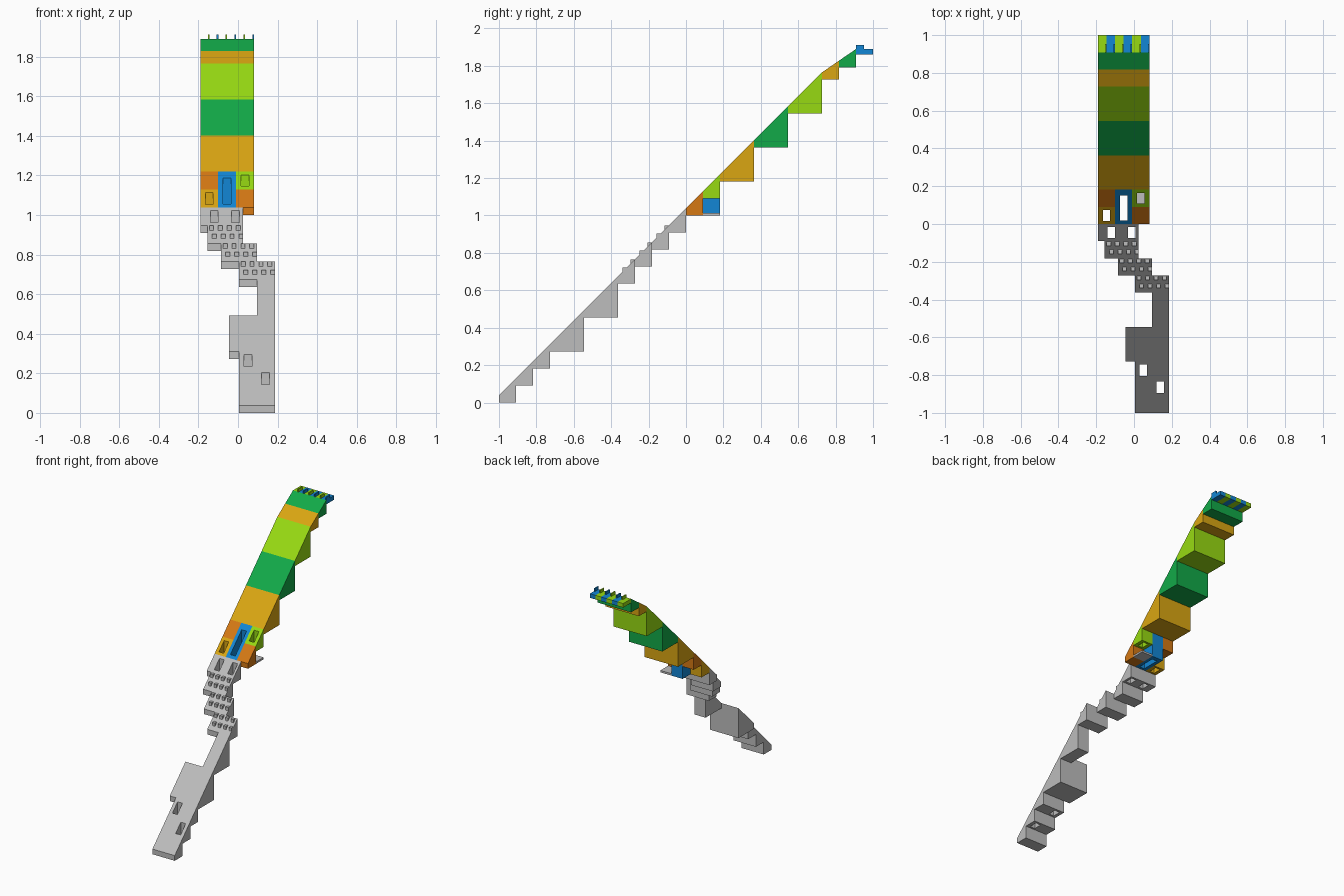
import bpy, bmesh

if "Cube" in bpy.data.objects:
    bpy.data.objects.remove(bpy.data.objects["Cube"])

P = 1 / 11          # one grid unit
LIP = 0.038         # upright lip at the front of every slope


def material(name, rgb):
    m = bpy.data.materials.new(name)
    m.diffuse_color = (*rgb, 1)
    m.use_nodes = True
    m.node_tree.nodes["Principled BSDF"].inputs["Base Color"].default_value = m.diffuse_color
    return m


GREY = material("light_grey", (0.51, 0.51, 0.51))
ORANGE = material("orange", (0.66, 0.19, 0.007))
AMBER = material("amber", (0.70, 0.38, 0.006))
GREEN = material("green", (0.006, 0.40, 0.065))
LIME = material("lime", (0.31, 0.70, 0.006))
BLUE = material("blue", (0.006, 0.24, 0.66))


def finish(name, bm, mat):
    bmesh.ops.recalc_face_normals(bm, faces=bm.faces)
    me = bpy.data.meshes.new(name)
    bm.to_mesh(me)
    bm.free()
    me.materials.append(mat)
    ob = bpy.data.objects.new(name, me)
    bpy.context.collection.objects.link(ob)
    return ob


def add_prism(bm, x0, x1, profile):
    """Extrude a (y, z) profile from x0 to x1."""
    a = [bm.verts.new((x0, y, z)) for y, z in profile]
    b = [bm.verts.new((x1, y, z)) for y, z in profile]
    n = len(profile)
    bm.faces.new(a)
    bm.faces.new(b[::-1])
    for i in range(n):
        j = (i + 1) % n
        bm.faces.new((a[i], b[i], b[j], a[j]))


def add_box(bm, x0, x1, y0, y1, z0, z1):
    add_prism(bm, x0, x1, [(y0, z0), (y1, z0), (y1, z1), (y0, z1)])


def slope(name, mat, x0, x1, y0, y1, z0=None, top=None):
    """Wedge block with a lip; by default it lies on the 45 degree line."""
    z0 = y0 + 1 if z0 is None else z0
    top = z0 + LIP + y1 - y0 if top is None else top
    bm = bmesh.new()
    add_prism(bm, x0, x1, [(y0, z0), (y1, z0), (y1, top), (y0, z0 + LIP)])
    return finish(name, bm, mat)


def window_slope(name, mat, x0, x1, y0, y1, hx0, hx1, hy0, hy1):
    """Wedge block pierced from top to bottom by a rectangular opening."""
    bm = bmesh.new()

    def loop(xa, xb, ya, yb, z):
        return [bm.verts.new((x, y, z(y)))
                for x, y in ((xa, ya), (xb, ya), (xb, yb), (xa, yb))]

    def roof(y):
        return y + 1 + LIP

    def floor(y):
        return y0 + 1

    ot, it = loop(x0, x1, y0, y1, roof), loop(hx0, hx1, hy0, hy1, roof)
    ob, ib = loop(x0, x1, y0, y1, floor), loop(hx0, hx1, hy0, hy1, floor)
    for i in range(4):
        j = (i + 1) % 4
        for a, b in ((ot, it), (it, ib), (ib, ob), (ob, ot)):
            bm.faces.new((a[i], a[j], b[j], b[i]))
    return finish(name, bm, mat)


def shingles(name, x0, x1, y0):
    """Two staggered lines of small steps on a slope."""
    bm = bmesh.new()
    count = round((x1 - x0) / 0.045)
    for line, y in enumerate((y0 + 0.024, y0 + 0.066)):
        for i in range(count):
            x = x0 + 0.045 * i + (0.010 if line else 0.024)
            r = y + 0.022
            add_prism(bm, x, min(x + 0.022, x1),
                      [(y, y + 1 + LIP - 0.004), (r, r + 1 + LIP - 0.004),
                       (r, r + 1 + LIP + 0.002), (y, r + 1 + LIP + 0.002)])
    finish(name, bm, GREY)


def row(k):
    return -1 + k * P


# grey lower run, from the ground up
slope("foot_slope", GREY, 0.005, 0.186, row(0), row(1))
slope("lower_slope_left", GREY, 0.005, 0.095, row(1), row(2))
window_slope("lower_window_right", GREY, 0.095, 0.186, row(1), row(2),
             0.12, 0.16, -0.895, -0.835)
window_slope("lower_window_left", GREY, 0.005, 0.095, row(2), row(3),
             0.03, 0.07, -0.804, -0.744)
slope("lower_slope_right", GREY, 0.095, 0.186, row(2), row(3))
slope("wide_slope", GREY, -0.045, 0.186, row(3), row(5))
slope("narrow_slope", GREY, 0.095, 0.186, row(5), row(7))

# shingled steps drifting left
for i, (xa, xb) in enumerate(((0.005, 0.186), (-0.086, 0.095), (-0.155, 0.025))):
    slope(f"shingle_slope_{i}", GREY, xa, xb, row(7 + i), row(8 + i))
    shingles(f"shingles_{i}", xa, xb, row(7 + i))

# grey window pair
for i, (xa, xb, c) in enumerate(((-0.19, -0.055, -0.12), (-0.055, 0.025, -0.012))):
    window_slope(f"upper_grey_window_{i}", GREY, xa, xb, row(10), row(11),
                 c - 0.02, c + 0.02, -0.075, -0.015)

# coloured window band
XL, XA, XB, XR = -0.19, -0.1, -0.01, 0.081
window_slope("amber_window", AMBER, XL, XA, 0, P, -0.165, -0.127, 0.015, 0.075)
slope("orange_slope_left", ORANGE, XL, XA, P, 2 * P)
window_slope("blue_window", BLUE, XA, XB, 0, 2 * P, -0.075, -0.035, 0.018, 0.15)
slope("orange_slope_right", ORANGE, XB, XR, 0, P)
window_slope("lime_window", LIME, XB, XR, P, 2 * P, 0.015, 0.055, 0.108, 0.165)
bm = bmesh.new()
add_box(bm, XB, XR, P, 2 * P, 1.0, 1.014)
finish("grey_ledge", bm, GREY)

# large coloured slopes
for i, mat in enumerate((AMBER, GREEN, LIME)):
    slope(f"large_slope_{i}", mat, XL, XR, (2 + 2 * i) * P, (4 + 2 * i) * P)

# gentler slopes near the top
slope("gentle_slope_low", AMBER, XL, XR, 8 * P, 9 * P, 8 * P + 1, 1.828)
slope("gentle_slope_high", GREEN, XL, XR, 9 * P, 10 * P, 1.79, 1.89)

# striped top edge with upright fins
w = (XR - XL) / 6
for i in range(6):
    xa = XL + i * w
    bm = bmesh.new()
    add_box(bm, xa, xa + w, 10 * P, 1.0, 1.86, 1.89)
    add_box(bm, xa + w - 0.008, xa + w, 10 * P, 0.953, 1.89, 1.911)
    finish(f"top_strip_{i}", bm, BLUE if i % 2 else LIME)
